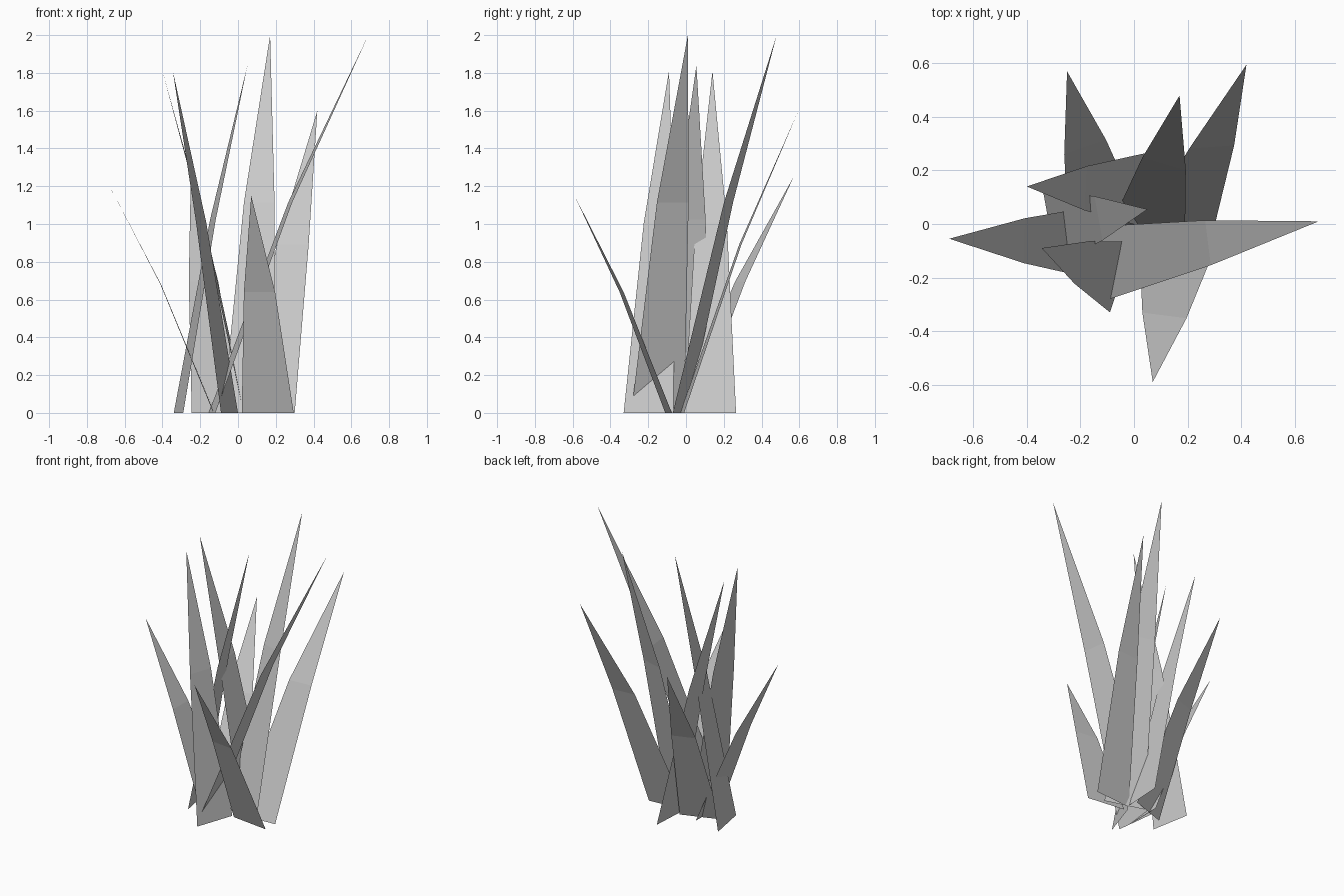
import bpy
from mathutils import Vector


def blade(name, left, right, tip):
    """Flat tapering leaf: base edge on the ground, narrower bent middle, pointed tip."""
    l, r, t = Vector((*left, 0)), Vector((*right, 0)), Vector(tip)
    base = (l + r) / 2
    mid = base.lerp(t, 0.5)
    mid.z = 0.557 * t.z
    half = (r - l) * 0.3
    mesh = bpy.data.meshes.new(name)
    mesh.from_pydata([l, r, mid + half, mid - half, t], [],
                     [(0, 1, 2, 3), (3, 2, 4)])
    bpy.context.collection.objects.link(bpy.data.objects.new(name, mesh))


# Clump of grass blades: base corners (x, y) and tip (x, y, z)
blades = [
    ((-0.245, -0.04), (0.015, 0.05), (-0.25, 0.57, 1.25)),
    ((0.03, -0.01), (0.045, 0.265), (-0.40, 0.14, 1.81)),
    ((-0.13, -0.21), (-0.125, 0.07), (-0.69, -0.055, 1.22)),
    ((-0.09, -0.33), (0.0, -0.065), (-0.345, -0.09, 1.81)),
    ((-0.29, -0.15), (-0.34, 0.125), (0.05, 0.055, 1.84)),
    ((-0.08, 0.01), (0.19, -0.07), (0.17, 0.48, 2.0)),
    ((0.02, -0.03), (0.30, -0.01), (0.42, 0.595, 1.60)),
    ((-0.12, -0.29), (-0.155, -0.01), (0.69, 0.01, 2.0)),
    ((0.02, -0.075), (0.295, -0.11), (0.07, -0.59, 1.15)),
]
for i, (left, right, tip) in enumerate(blades, 1):
    blade(f"grass_blade_{i}", left, right, tip)
